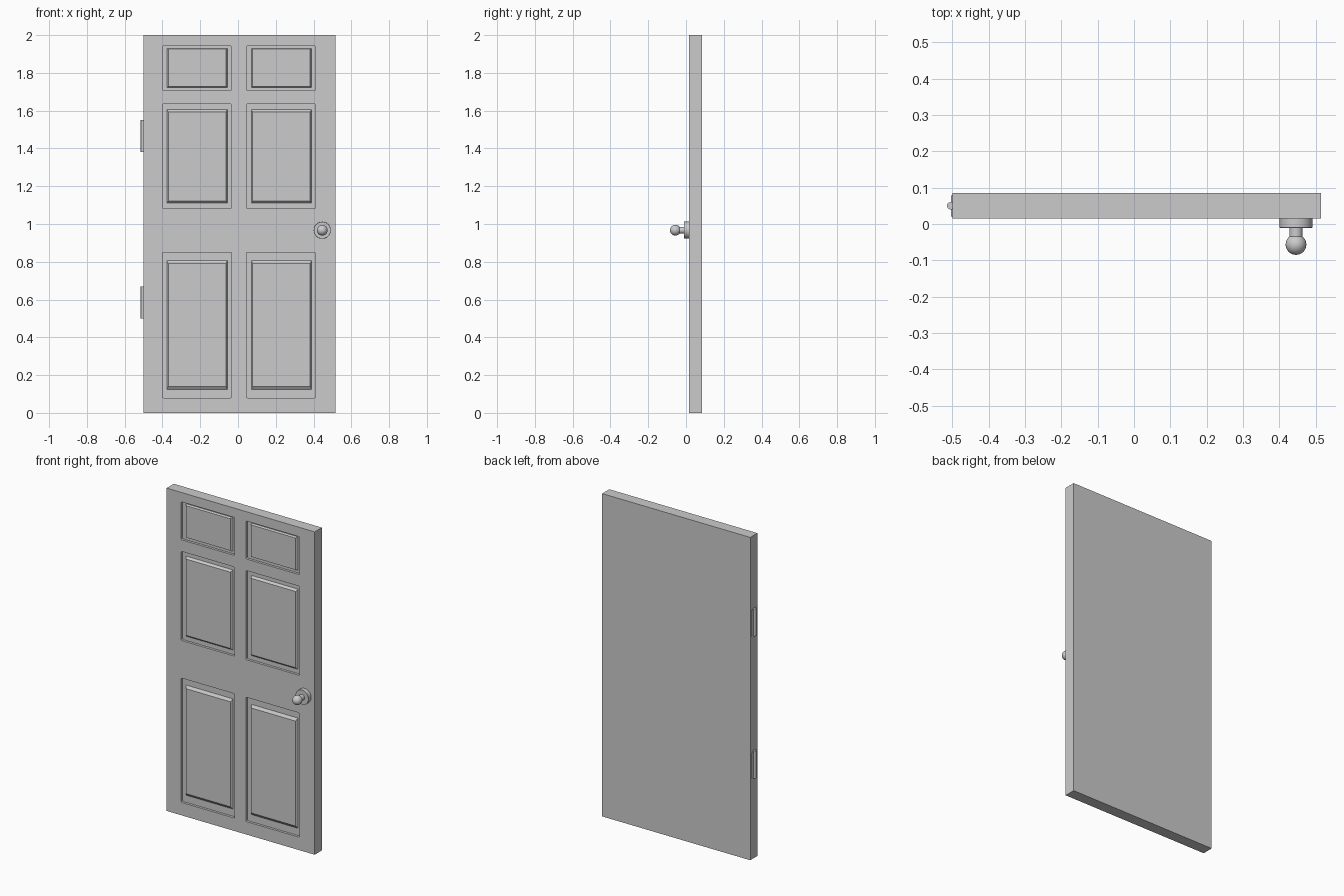
import bpy, bmesh, math
from mathutils import Matrix, Vector

if "Cube" in bpy.data.objects:
    bpy.data.objects.remove(bpy.data.objects["Cube"])

FACE, BACK, FLOOR = 0.015, 0.085, 0.03   # door front, door back, recess floor (y)


def finish(bm, name):
    bmesh.ops.recalc_face_normals(bm, faces=bm.faces[:])
    me = bpy.data.meshes.new(name)
    bm.to_mesh(me)
    bm.free()
    ob = bpy.data.objects.new(name, me)
    bpy.context.collection.objects.link(ob)
    return ob


def box(name, x, y, z, taper=1.0, round_corners=0.0):
    """Box from ranges; taper shrinks the front (-y) face, rounding is along y."""
    bm = bmesh.new()
    bmesh.ops.create_cube(bm, size=1)
    for v in bm.verts:
        if v.co.y < 0:
            v.co.x *= taper
            v.co.z *= taper
        v.co = Vector([(r[0] + r[1]) / 2 + c * (r[1] - r[0])
                       for c, r in zip(v.co, (x, y, z))])
    if round_corners:
        edges = [e for e in bm.edges
                 if abs(e.verts[0].co.y - e.verts[1].co.y) > 1e-4]
        bmesh.ops.bevel(bm, geom=edges, offset=round_corners, segments=3,
                        profile=0.5, affect='EDGES')
    return finish(bm, name)


def smooth(ob):
    bpy.ops.object.select_all(action='DESELECT')
    ob.select_set(True)
    bpy.context.view_layer.objects.active = ob
    bpy.ops.object.shade_smooth_by_angle(angle=math.radians(35))


def lathe(name, profile, origin, axis_rot, steps=40):
    """Spin (radius, height) points around z, then turn and place."""
    bm = bmesh.new()
    vs = [bm.verts.new((r, 0, h)) for r, h in profile]
    es = [bm.edges.new(p) for p in zip(vs, vs[1:])]
    bmesh.ops.spin(bm, geom=vs + es, cent=(0, 0, 0), axis=(0, 0, 1),
                   angle=2 * math.pi, steps=steps)
    bmesh.ops.remove_doubles(bm, verts=bm.verts[:], dist=1e-5)
    bm.transform(Matrix.Translation(origin) @ axis_rot)
    ob = finish(bm, name)
    smooth(ob)
    return ob


# Door slab
door = box("door_slab", (-0.5, 0.515), (FACE, BACK), (0, 2))

# Six recesses with raised, tapered fields
columns = [((-0.40, -0.034), (-0.378, -0.055)), ((0.044, 0.41), (0.069, 0.391))]
rows = [("lower", (0.08, 0.85), (0.122, 0.81)),
        ("middle", (1.083, 1.635), (1.108, 1.608)),
        ("top", (1.707, 1.942), (1.722, 1.931))]
for side, (recess_x, field_x) in zip(("left", "right"), columns):
    for row, recess_z, field_z in rows:
        cutter = box("recess_cutter", recess_x, (FACE - 0.03, FLOOR), recess_z,
                     round_corners=0.006)
        cutter.hide_render = True
        mod = door.modifiers.new("recess", 'BOOLEAN')
        mod.object, mod.operation, mod.solver = cutter, 'DIFFERENCE', 'EXACT'
        bpy.context.view_layer.objects.active = door
        bpy.ops.object.modifier_apply(modifier=mod.name)
        bpy.data.objects.remove(cutter)
        box(f"{row}_{side}_panel", field_x, (FACE + 0.003, FLOOR + 0.002),
            field_z, taper=0.945)

# Doorknob: rose, stem and ball, turned around the y axis
to_front = Matrix.Rotation(math.radians(90), 4, 'X')
knob_at = (0.446, FACE, 0.967)
lathe("knob_rose", [(0, -0.002), (0.045, -0.002), (0.045, 0.025), (0.044, 0.026), (0, 0.026)],
      knob_at, to_front)
lathe("knob_stem", [(0.018, 0.02), (0.018, 0.055)], knob_at, to_front)
ball = [(0.0285 * math.sin(math.pi * i / 16), 0.0715 - 0.0285 * math.cos(math.pi * i / 16))
        for i in range(17)]
lathe("knob_ball", ball, knob_at, to_front)

# Two hinges on the left edge: flat leaf and round barrel
for label, z in (("lower", 0.5835), ("upper", 1.465)):
    box(f"{label}_hinge_leaf", (-0.504, -0.498), (0.021, 0.079), (z - 0.08, z + 0.08))
    lathe(f"{label}_hinge_barrel",
          [(0, -0.085), (0.01, -0.085), (0.01, 0.085), (0, 0.085)],
          (-0.505, 0.05, z), Matrix.Identity(4), steps=24)
